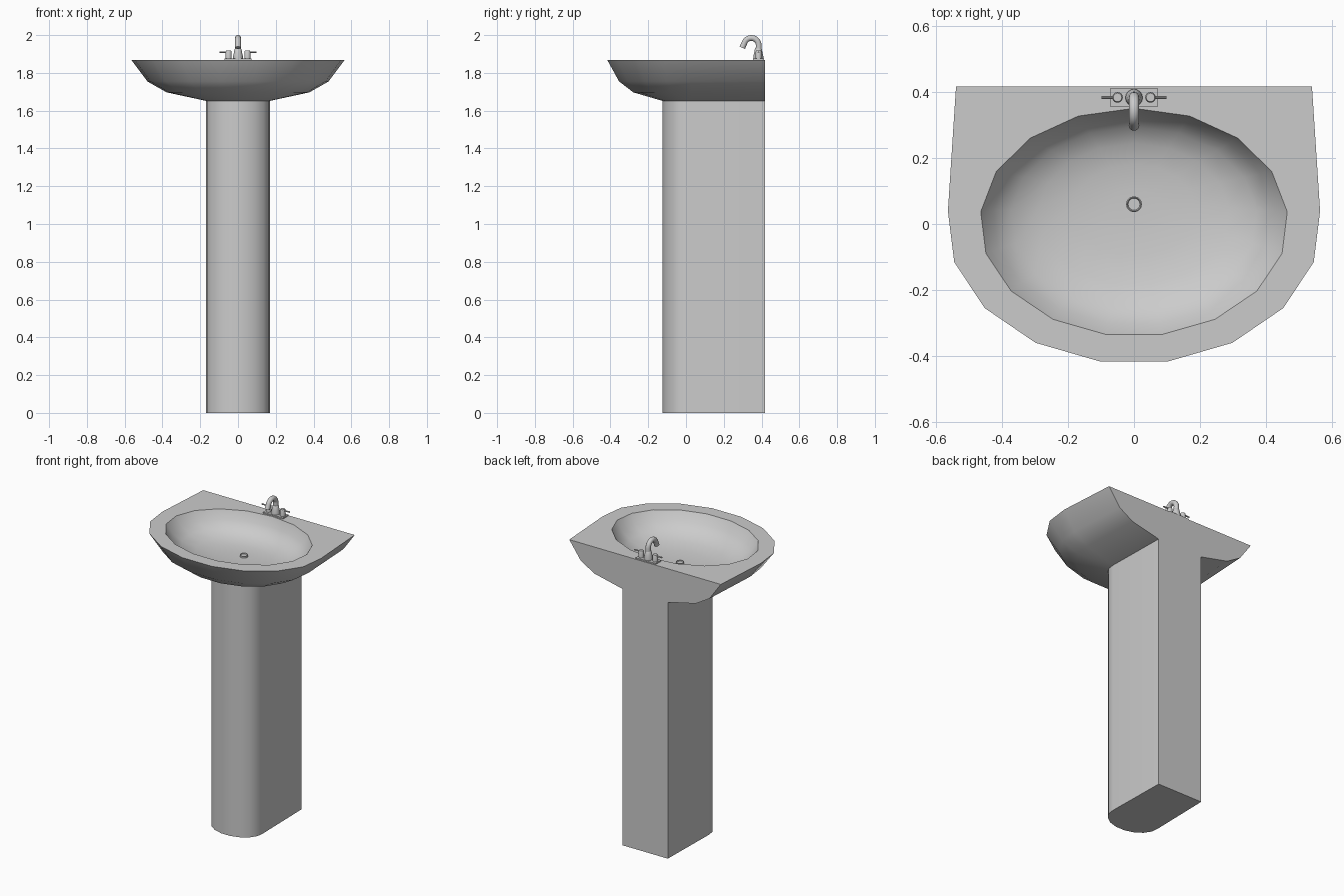
import bpy, bmesh, math
from mathutils import Vector

if "Cube" in bpy.data.objects:
    bpy.data.objects.remove(bpy.data.objects["Cube"])

N = 17
BACK = 0.417


def finish(name, bm, angle=35):
    bmesh.ops.recalc_face_normals(bm, faces=bm.faces)
    me = bpy.data.meshes.new(name)
    bm.to_mesh(me)
    bm.free()
    ob = bpy.data.objects.new(name, me)
    bpy.context.collection.objects.link(ob)
    bpy.ops.object.select_all(action='DESELECT')
    ob.select_set(True)
    bpy.context.view_layer.objects.active = ob
    bpy.ops.object.shade_smooth_by_angle(angle=math.radians(angle))
    return ob


def skin(name, rings, cap_start=False, cap_end=False, angle=35):
    """Join a stack of equal-length point rings with quads."""
    bm = bmesh.new()
    vs = [[bm.verts.new(p) for p in r] for r in rings]
    n = len(vs[0])
    for a, b in zip(vs, vs[1:]):
        for i in range(n):
            j = (i + 1) % n
            bm.faces.new((a[i], a[j], b[j], b[i]))
    if cap_start:
        bm.faces.new(vs[0])
    if cap_end:
        bm.faces.new(vs[-1])
    return finish(name, bm, angle)


def oval(a, b, cy, z):
    return [(a * math.sin(math.tau * k / N), cy + b * math.cos(math.tau * k / N), z)
            for k in range(N)]


def outer(s, z):
    """Oval ring whose back points are pulled onto the flat wall side."""
    pts = oval(0.567 * s, 0.424 * s, 0, z)
    for k in range(-3, 4):
        pts[k] = (0.54 * s * k / 3, BACK, z)
    return pts


def lathe(name, x, y, profile, n=16, cap_end=True):
    rings = [[(x + r * math.cos(math.tau * i / n), y + r * math.sin(math.tau * i / n), z)
              for i in range(n)] for r, z in profile]
    return skin(name, rings, True, cap_end)


def tube(name, path, radii, n=14):
    """Round tube along a path lying in a plane of constant x or along x."""
    rings = []
    pts = [Vector(p) for p in path]
    for i, p in enumerate(pts):
        t = (pts[min(i + 1, len(pts) - 1)] - pts[max(i - 1, 0)]).normalized()
        u = Vector((0, 0, 1)) if abs(t.x) > 0.9 else Vector((1, 0, 0))
        v = t.cross(u)
        rings.append([p + radii[i] * (u * math.cos(math.tau * k / n) + v * math.sin(math.tau * k / n))
                      for k in range(n)])
    return skin(name, rings, True, True, 40)


# Sink: underside, flat rim and hollow basin in one skin
skin("sink_bowl",
     [outer(s, z) for s, z in ((0.3, 1.652), (0.67, 1.697), (0.85, 1.755), (1.0, 1.868))] +
     [oval(0.467 * s, 0.346 * s, cy, z) for s, cy, z in
      ((1.0, 0.005, 1.868), (0.92, 0.011, 1.812), (0.8, 0.018, 1.77), (0.62, 0.03, 1.742),
       (0.4, 0.042, 1.727), (0.15, 0.055, 1.722))],
     cap_end=True)

# Pedestal
skin("pedestal", [outer(0.3, 0), outer(0.3, 1.652)], cap_start=True)

# Drain
lathe("drain", 0, 0.06, ((0.024, 1.715), (0.024, 1.732), (0.021, 1.734), (0.018, 1.729)))

# Faucet plate
bm = bmesh.new()
bmesh.ops.create_cube(bm, size=1)
for v in bm.verts:
    v.co = (v.co.x * 0.142, 0.384 + v.co.y * 0.058, 1.871 + v.co.z * 0.01)
finish("faucet_plate", bm)

# Spout base and curved spout
lathe("spout_base", 0, 0.383, ((0.026, 1.87), (0.026, 1.89), (0.022, 1.905), (0.019, 1.925), (0.015, 1.93)))
arc = [(0, 0.346 + 0.039 * math.cos(math.radians(a)), 1.946 + 0.039 * math.sin(math.radians(a)))
       for a in range(0, 166, 15)]
path = [(0, 0.384, 1.90)] + arc + [(0, 0.303, 1.945), (0, 0.298, 1.933)]
tube("spout", path, [0.017] + [0.0155] * len(arc) + [0.0155, 0.016])

# Handles with side levers
for side, name in ((-1, "left"), (1, "right")):
    lathe(name + "_handle", side * 0.05, 0.384,
          ((0.016, 1.87), (0.016, 1.912), (0.013, 1.918)))
    tube(name + "_lever", [(side * 0.05, 0.384, 1.91), (side * 0.098, 0.384, 1.91)], [0.0045, 0.0045], 8)
